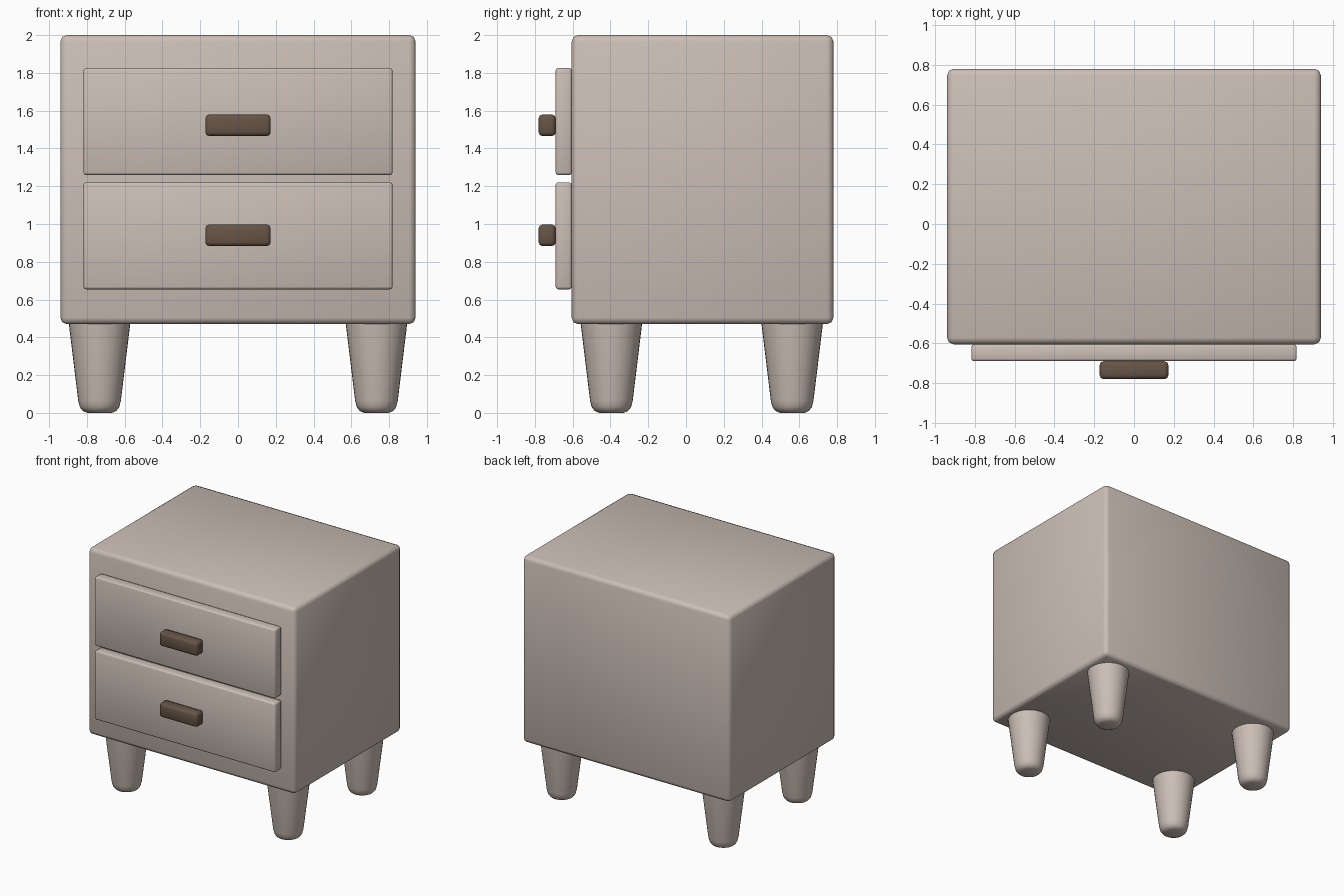
import bpy, bmesh, math

if "Cube" in bpy.data.objects:
    bpy.data.objects.remove(bpy.data.objects["Cube"])


def material(name, rgb):
    m = bpy.data.materials.new(name)
    m.diffuse_color = (*rgb, 1)
    m.use_nodes = True
    m.node_tree.nodes["Principled BSDF"].inputs["Base Color"].default_value = m.diffuse_color
    return m


paint = material("warm beige paint", (0.60, 0.52, 0.465))
wood = material("dark brown handle", (0.135, 0.09, 0.062))


def finish(name, bm, mat, angle):
    bmesh.ops.recalc_face_normals(bm, faces=bm.faces)
    me = bpy.data.meshes.new(name)
    bm.to_mesh(me)
    bm.free()
    me.materials.append(mat)
    ob = bpy.data.objects.new(name, me)
    bpy.context.collection.objects.link(ob)
    bpy.ops.object.select_all(action='DESELECT')
    bpy.context.view_layer.objects.active = ob
    ob.select_set(True)
    bpy.ops.object.shade_smooth_by_angle(angle=math.radians(angle))
    return ob


def bevel_box(name, lo, hi, bevel, mat, segments=2):
    bm = bmesh.new()
    bmesh.ops.create_cube(bm, size=1)
    for v in bm.verts:
        for i in range(3):
            v.co[i] = lo[i] if v.co[i] < 0 else hi[i]
    bmesh.ops.bevel(bm, geom=bm.edges[:], offset=bevel, segments=segments,
                    profile=0.5, affect='EDGES')
    return finish(name, bm, mat, 50)


def lathe(name, x, y, profile, mat, sides=32):
    bm = bmesh.new()
    rings = [[bm.verts.new((x + r * math.cos(2 * math.pi * k / sides),
                            y + r * math.sin(2 * math.pi * k / sides), z))
              for k in range(sides)] for r, z in profile]
    for a, b in zip(rings, rings[1:]):
        for k in range(sides):
            n = (k + 1) % sides
            bm.faces.new((a[k], a[n], b[n], b[k]))
    bm.faces.new(rings[0][::-1])
    bm.faces.new(rings[-1])
    return finish(name, bm, mat, 50)


# Cabinet
bevel_box("cabinet_body", (-0.94, -0.605, 0.47), (0.94, 0.78, 2.0), 0.033, paint)

# Drawer fronts and their handles
for label, z, hz in (("upper", 1.5425, 1.5225), ("lower", 0.9375, 0.94)):
    bevel_box(label + "_drawer", (-0.818, -0.69, z - 0.283),
              (0.818, -0.605, z + 0.283), 0.013, paint)
    bevel_box(label + "_handle", (-0.173, -0.78, hz - 0.057),
              (0.173, -0.69, hz + 0.057), 0.02, wood)

# Tapered legs with rounded feet
leg = [(0.065, 0), (0.088, 0.01), (0.104, 0.03), (0.113, 0.065), (0.163, 0.475)]
for depth, y in (("front", -0.395), ("back", 0.562)):
    for side, x in (("left", -0.733), ("right", 0.733)):
        lathe(f"{depth}_{side}_leg", x, y, leg, paint)
